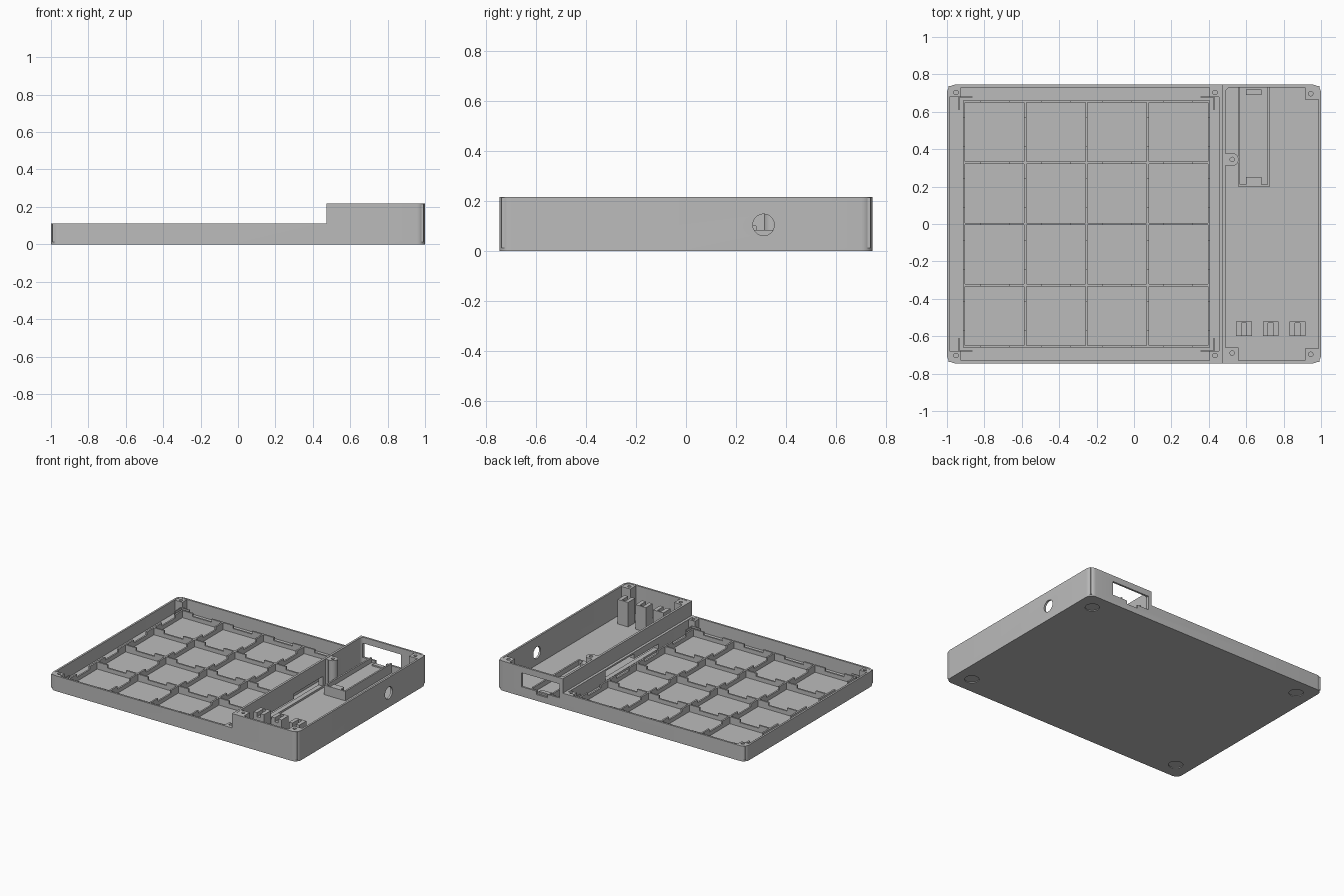
import bpy, bmesh, math
from mathutils import Matrix, Vector

cube = bpy.data.objects.get("Cube")
if cube:
    bpy.data.objects.remove(cube, do_unlink=True)

grey = bpy.data.materials.new("plain grey")
grey.use_nodes = True
COLOUR = (0.5, 0.5, 0.5, 1)
grey.diffuse_color = COLOUR
grey.node_tree.nodes["Principled BSDF"].inputs["Base Color"].default_value = COLOUR

FLOOR, LOW, HIGH = 0.016, 0.112, 0.217
STEP, DIVIDER = 0.473, 0.489
HX, HY, WALL = 1.0, 0.745, 0.014


def finish(name, bm):
    mesh = bpy.data.meshes.new(name)
    bm.to_mesh(mesh)
    bm.free()
    mesh.materials.append(grey)
    ob = bpy.data.objects.new(name, mesh)
    bpy.context.scene.collection.objects.link(ob)
    return ob


def boxes(name, spans, radius=0):
    """One object from boxes given as (x0, x1, y0, y1, z0, z1)."""
    bm = bmesh.new()
    for x0, x1, y0, y1, z0, z1 in spans:
        centre = Vector((x0 + x1, y0 + y1, z0 + z1)) / 2
        size = Matrix.Diagonal((x1 - x0, y1 - y0, z1 - z0, 1))
        bmesh.ops.create_cube(bm, size=1, matrix=Matrix.Translation(centre) @ size)
    if radius:
        upright = [e for e in bm.edges
                   if abs(e.verts[0].co.z - e.verts[1].co.z) > 0.01]
        bmesh.ops.bevel(bm, geom=upright, offset=radius, segments=8,
                        affect='EDGES', profile=0.5)
    return finish(name, bm)


def cylinder(name, centre, radius, depth, axis='Z'):
    bm = bmesh.new()
    turn = Matrix.Rotation(math.pi / 2, 4, 'Y') if axis == 'X' else Matrix()
    bmesh.ops.create_cone(bm, cap_ends=True, segments=32, radius1=radius,
                          radius2=radius, depth=depth,
                          matrix=Matrix.Translation(centre) @ turn)
    return finish(name, bm)


def cut(ob, cutters):
    for c in cutters:
        m = ob.modifiers.new("cut", 'BOOLEAN')
        m.operation, m.solver, m.object = 'DIFFERENCE', 'EXACT', c
    bpy.context.view_layer.update()
    graph = bpy.context.evaluated_depsgraph_get()
    mesh = bpy.data.meshes.new_from_object(ob.evaluated_get(graph))
    ob.modifiers.clear()
    ob.data = mesh
    for c in cutters:
        bpy.data.objects.remove(c, do_unlink=True)


def smooth(ob):
    bpy.ops.object.select_all(action='DESELECT')
    ob.select_set(True)
    bpy.context.view_layer.objects.active = ob
    bpy.ops.object.shade_smooth_by_angle(angle=math.radians(30))


# Case: low tray and tall compartment
case = boxes("case", [(-HX, HX, -HY, HY, 0, HIGH)], 0.045)
cutters = [
    boxes("step_cut", [(-1.2, STEP, -1, 1, LOW, 0.5)]),
    boxes("tray_cut", [(-HX + WALL, 0.454, -HY + WALL, HY - WALL, FLOOR, 0.4)], 0.03),
    boxes("bay_cut", [(DIVIDER, HX - WALL, -HY + WALL, HY - WALL, FLOOR, 0.4)], 0.03),
    # Connector opening in the back, with its lower notch
    boxes("port_cut", [(0.5, 0.805, 0.7, 0.8, 0.07, 0.172)]),
    boxes("port_notch", [(0.595, 0.685, 0.7, 0.8, 0.045, 0.1)]),
    # Cable passages in the divider
    boxes("passage_cut", [(0.43, 0.51, -0.05, 0.28, 0.03, 0.1)]),
    boxes("side_passage", [(0.43, 0.51, -0.33, -0.04, 0.03, 0.065)]),
    cylinder("jack_cut", (HX, 0.31, 0.105), 0.043, 0.1, 'X'),
]
# Round foot recesses underneath
for sx in (-1, 1):
    for sy in (-1, 1):
        cutters.append(cylinder("foot_cut", (sx * 0.88, sy * 0.62, 0), 0.048, 0.012))
cut(case, cutters)
smooth(case)


# Screw posts
def post(name, x0, x1, y0, y1, top, hx, hy):
    ob = boxes(name, [(x0, x1, y0, y1, FLOOR - 0.004, top - 0.002)])
    cut(ob, [cylinder("screw_cut", (hx, hy, top), 0.012, 0.12)])
    smooth(ob)


for label, s in (("back", 1), ("front", -1)):
    y0, y1 = sorted((s * 0.68, s * (HY - 0.008)))
    post(f"{label}_outer_tray_post", -0.992, -0.925, y0, y1, LOW, -0.952, s * 0.703)
    post(f"{label}_inner_tray_post", 0.405, 0.46, y0, y1, LOW, 0.433, s * 0.703)
    y0, y1 = sorted((s * 0.665, s * (HY - 0.008)))
    post(f"{label}_bay_post", 0.915, 0.992, y0, y1, HIGH, 0.945, s * 0.697)
post("divider_front_post", 0.482, 0.558, -0.737, -0.66, HIGH, 0.525, -0.69)

# Rounded post halfway along the divider
mid_post = cylinder("divider_post", (0.525, 0.345, 0.115), 0.034, 0.2)
cut(mid_post, [cylinder("screw_cut", (0.525, 0.345, HIGH), 0.012, 0.12)])
smooth(mid_post)
boxes("divider_post_web", [(0.482, 0.51, 0.312, 0.378, FLOOR - 0.004, HIGH - 0.002)])

# Cell grid: low ribs with taller crosses where they meet
GX, GY, CELL, T = -0.909, -0.655, 0.3275, 0.006
spans = []
for i in range(5):
    x, y = GX + i * CELL, GY + i * CELL
    spans.append((x - T, x + T, GY, -GY, 0.01, 0.045))
    spans.append((GX, GX + 4 * CELL, y - T, y + T, 0.01, 0.045))
    for j in range(5):
        cx, cy = GX + i * CELL, GY + j * CELL
        arm = 0.088
        spans.append((max(cx - arm, GX - T), min(cx + arm, GX + 4 * CELL + T),
                      cy - T, cy + T, 0.01, 0.067))
        spans.append((cx - T, cx + T, max(cy - arm, GY - T),
                      min(cy + arm, -GY + T), 0.01, 0.067))
boxes("cell_grid", spans)

# Thin corner brackets around the grid
MID = GX + 2 * CELL
spans = []
for sx in (-1, 1):
    for sy in (-1, 1):
        xs = sorted((MID + sx * 0.678, MID + sx * 0.684))
        ys = sorted((sy * 0.61, sy * 0.683))
        spans.append((*xs, *ys, 0.01, 0.07))
        xs = sorted((MID + sx * 0.61, MID + sx * 0.684))
        ys = sorted((sy * 0.677, sy * 0.683))
        spans.append((*xs, *ys, 0.01, 0.07))
boxes("corner_brackets", spans)

# Board cradle behind the connector opening
boxes("board_cradle", [
    (0.555, 0.727, 0.205, 0.735, 0.01, 0.05),
    (0.555, 0.567, 0.205, 0.735, 0.01, 0.085),
    (0.715, 0.727, 0.205, 0.735, 0.01, 0.085),
    (0.555, 0.727, 0.2, 0.212, 0.01, 0.085),
    (0.6, 0.682, 0.205, 0.25, 0.01, 0.085),
    (0.6, 0.682, 0.69, 0.72, 0.01, 0.06),
])

# Three switch holders near the front
for name, x in (("right", 0.588), ("middle", 0.731), ("left", 0.874)):
    boxes(f"{name}_switch_holder", [
        (x - 0.042, x + 0.042, -0.6, -0.52, 0.01, 0.165),
        (x - 0.042, x - 0.014, -0.6, -0.53, 0.01, 0.195),
        (x + 0.014, x + 0.042, -0.6, -0.53, 0.01, 0.195),
        (x - 0.042, x + 0.042, -0.53, -0.52, 0.01, 0.195),
    ])
